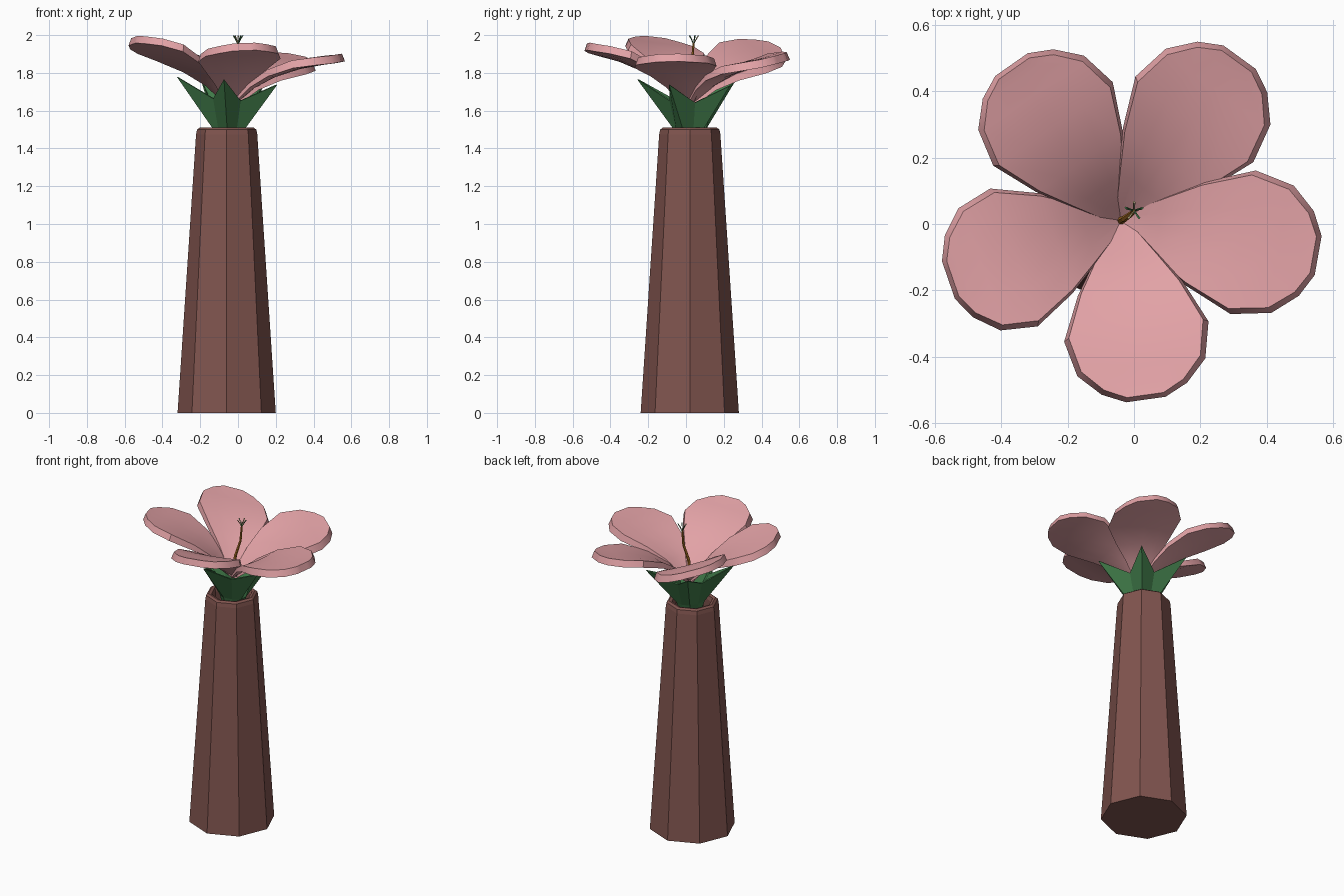
import bpy, bmesh, math
from mathutils import Vector

if "Cube" in bpy.data.objects:
    bpy.data.objects.remove(bpy.data.objects["Cube"])


def material(name, rgb):
    m = bpy.data.materials.new(name)
    m.diffuse_color = (*rgb, 1)
    m.use_nodes = True
    m.node_tree.nodes["Principled BSDF"].inputs["Base Color"].default_value = m.diffuse_color
    return m


BROWN = material("clay_brown", (0.22, 0.09, 0.078))
GREEN = material("leaf_green", (0.05, 0.19, 0.065))
PINK = material("petal_pink", (0.76, 0.36, 0.38))
ORANGE = material("stamen_orange", (0.42, 0.17, 0.02))
CREAM = material("anther_cream", (0.6, 0.5, 0.25))


def make(name, bm, mat, smooth=None):
    bmesh.ops.remove_doubles(bm, verts=bm.verts, dist=1e-5)
    bmesh.ops.recalc_face_normals(bm, faces=bm.faces)
    me = bpy.data.meshes.new(name)
    bm.to_mesh(me)
    bm.free()
    me.materials.append(mat)
    ob = bpy.data.objects.new(name, me)
    bpy.context.collection.objects.link(ob)
    if smooth:
        bpy.context.view_layer.objects.active = ob
        bpy.ops.object.select_all(action='DESELECT')
        ob.select_set(True)
        bpy.ops.object.shade_smooth_by_angle(angle=math.radians(smooth))
    return ob


def loft(bm, rings, closed=True, caps=(False, False)):
    rows = [[bm.verts.new(p) for p in r] for r in rings]
    n = len(rows[0])
    for a, b in zip(rows, rows[1:]):
        for i in range(n if closed else n - 1):
            j = (i + 1) % n
            bm.faces.new((a[i], a[j], b[j], b[i]))
    if caps[0]:
        bm.faces.new(rows[0][::-1])
    if caps[1]:
        bm.faces.new(rows[-1])
    return rows


def ring(cx, cy, r, z, n):
    return [(cx + r * math.cos(math.tau * i / n), cy + r * math.sin(math.tau * i / n), z)
            for i in range(n)]


def tilt(x, y):
    # the whole bloom leans slightly right and back
    return -0.08 * x - 0.04 * y


# Eight-sided tapered vase with a chamfered rim and hollow neck
bm = bmesh.new()
profile = [(0.26, 0), (0.162, 1.475), (0.157, 1.5), (0.143, 1.51), (0.125, 1.505),
           (0.118, 1.48), (0.125, 1.25)]
loft(bm, [ring(-0.06, 0.02, r, z, 8) for r, z in profile], caps=(True, True))
make("vase", bm, BROWN)

# Calyx: five pointed sepals joined into a cup
bm = bmesh.new()
cx, cy = -0.05, 0.02


def star(r_tip, z_tip, r_val, z_val):
    pts = []
    for i in range(10):
        a = math.radians(-95 + 36 * i)
        r, z = (r_tip, z_tip) if i % 2 == 0 else (r_val, z_val)
        x, y = cx + r * math.cos(a), cy + r * math.sin(a)
        pts.append((x, y, z + tilt(x, y)))
    return pts


loft(bm, [star(0.05, 1.38, 0.05, 1.38), star(0.09, 1.5, 0.085, 1.5),
          star(0.28, 1.75, 0.125, 1.65), star(0.272, 1.75, 0.112, 1.65),
          star(0.075, 1.53, 0.07, 1.53)], caps=(True, True))
make("calyx", bm, GREEN)

# Petals: outline as (fraction of length, half width, height)
OUTLINE = [(0.0, 0.02, 1.62), (0.2, 0.095, 1.735), (0.38, 0.16, 1.805), (0.62, 0.22, 1.865),
           (0.82, 0.195, 1.895), (0.94, 0.13, 1.91), (1.0, 0.06, 1.92)]


def petal(name, angle, length, roll):
    a = math.radians(angle)
    c, s = math.cos(a), math.sin(a)

    def point(u, v, z):
        x, y = -0.04 + u * c - v * s, 0.01 + u * s + v * c
        return (x, y, z + tilt(x, y) + roll * v)

    bm = bmesh.new()
    rings = []
    for t, w, z in OUTLINE:
        h = 0.008 + 0.012 * min(1, t * 2)
        cup = 0.12 * w * (1 - t)            # edges curl up near the throat
        ut, ub = t * length * 0.975, t * length
        top = [point(ut, k * w * 0.93, z + h + cup * k * k) for k in (-1, -0.5, 0, 0.5, 1)]
        low = [point(ub, k * w, z - h + cup * k * k) for k in (1, 0.5, 0, -0.5, -1)]
        rings.append(top + low)
    rows = loft(bm, rings)
    for row in (rows[0], rows[-1]):
        for i in range(4):
            bm.faces.new((row[i], row[i + 1], row[8 - i], row[9 - i]))
    make(name, bm, PINK, 35)


petal("petal_right", -10, 0.605, 0.08)
petal("petal_front", -82, 0.545, 0.12)
petal("petal_left", 199, 0.55, 0.1)
petal("petal_back_left", 125, 0.575, 0.2)
petal("petal_back_right", 54, 0.61, 0.12)


def rod(name, pts, radii, mat, n=6):
    bm = bmesh.new()
    loft(bm, [ring(p[0], p[1], r, p[2], n) for p, r in zip(pts, radii)], caps=(True, True))
    return make(name, bm, mat)


# Stamen: slender bent column with a fan of fine tips
rod("stamen", [(-0.04, 0.01, 1.62), (-0.03, 0.015, 1.76), (-0.005, 0.033, 1.86), (0.0, 0.04, 1.96)],
    (0.012, 0.01, 0.008, 0.006), ORANGE)
for i in range(5):
    a = math.tau * i / 5 + 0.3
    d = Vector((math.cos(a), math.sin(a), 0))
    p = Vector((0.0, 0.04, 1.95))
    rod(f"anther_{i + 1}", [p, p + d * 0.012 + Vector((0, 0, 0.025)),
                           p + d * 0.026 + Vector((0, 0, 0.048))],
        (0.003, 0.003, 0.004), CREAM if i % 2 else GREEN, 4)
